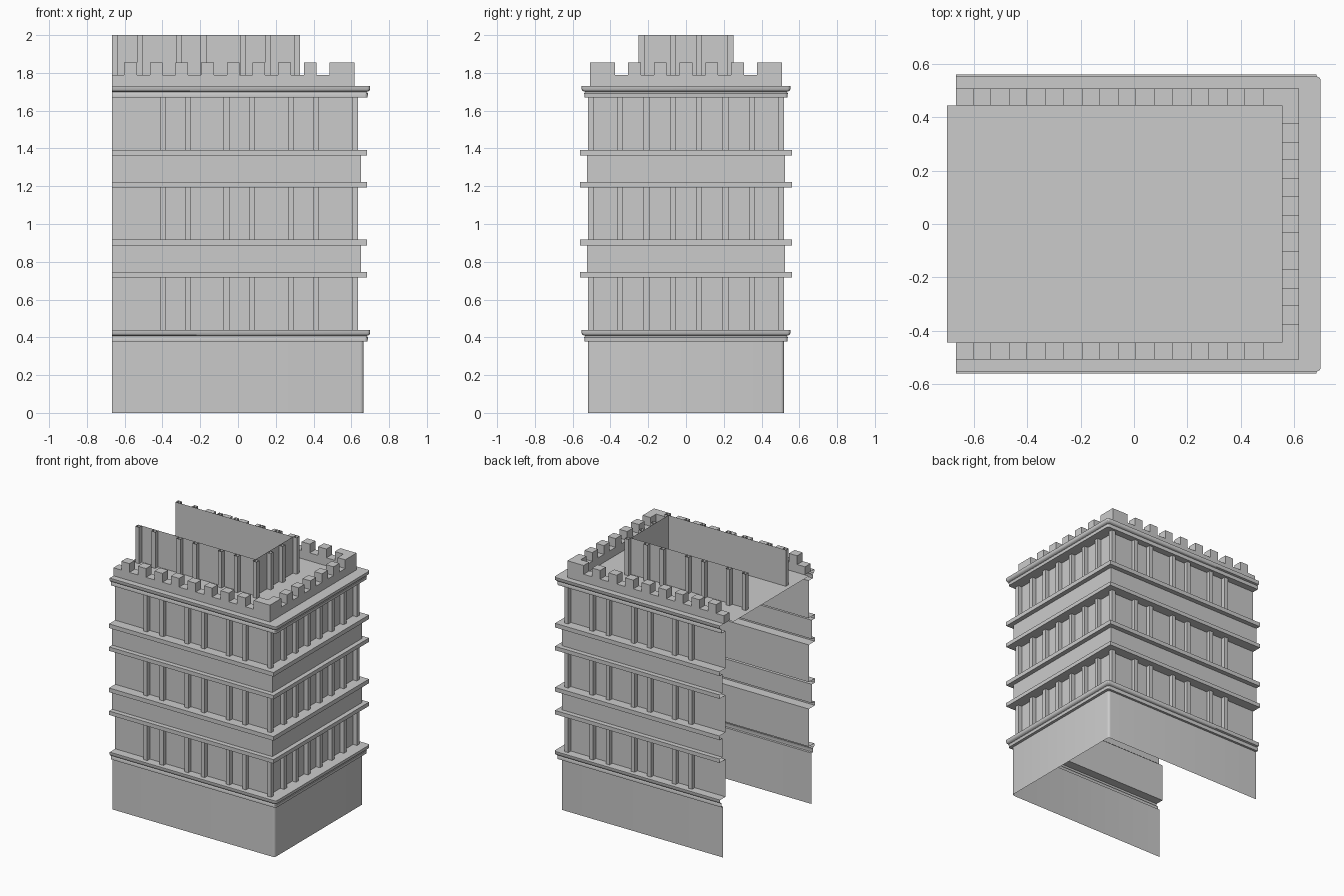
import bpy, bmesh, math

if "Cube" in bpy.data.objects:
    bpy.data.objects.remove(bpy.data.objects["Cube"])

LEFT = -0.667   # open end of the U-shaped shell


def finish(bm, name, smooth=False):
    mesh = bpy.data.meshes.new(name)
    bm.to_mesh(mesh)
    bm.free()
    ob = bpy.data.objects.new(name, mesh)
    bpy.context.collection.objects.link(ob)
    if smooth:
        bpy.context.view_layer.objects.active = ob
        ob.select_set(True)
        bpy.ops.object.shade_smooth_by_angle(angle=math.radians(40))
        ob.select_set(False)
    return ob


def u_path(x, y, r):
    """Front, right and back sides of a rectangle, with optional rounded corners."""
    if r == 0:
        half = [(x, -y)]
    else:
        half = [(x - r + r * math.sin(a), -y + r - r * math.cos(a))
                for a in (i * math.pi / 8 for i in range(5))]
    half = [(LEFT, -y)] + half
    return half + [(px, -py) for px, py in reversed(half)]


def sweep(name, profile, r=0, caps=False):
    """Carry a profile of (x extent, y extent, z) around the U path."""
    bm = bmesh.new()
    rows = [[bm.verts.new((px, py, z)) for px, py in u_path(x, y, r)]
            for x, y, z in profile]
    for a, b in zip(rows, rows[1:]):
        for i in range(len(a) - 1):
            bm.faces.new((a[i], a[i + 1], b[i + 1], b[i]))
    if caps:
        bm.faces.new([row[0] for row in rows])
        bm.faces.new([row[-1] for row in reversed(rows)])
    return finish(bm, name, r > 0)


def strip(bm, pts, z0, z1):
    """Upright open-ended strip of faces through plan points."""
    lo = [bm.verts.new((x, y, z0)) for x, y in pts]
    hi = [bm.verts.new((x, y, z1)) for x, y in pts]
    for i in range(len(pts) - 1):
        bm.faces.new((lo[i], lo[i + 1], hi[i + 1], hi[i]))


def pillars(name, wx, wy, front_xs, side_ys, z0, z1, w=0.031, d=0.031):
    bm = bmesh.new()
    h = w / 2
    for x in front_xs:
        strip(bm, [(x - h, -wy), (x - h, -wy - d), (x + h, -wy - d), (x + h, -wy)], z0, z1)
        strip(bm, [(x + h, wy), (x + h, wy + d), (x - h, wy + d), (x - h, wy)], z0, z1)
    for y in side_ys:
        strip(bm, [(wx, y - h), (wx + d, y - h), (wx + d, y + h), (wx, y + h)], z0, z1)
    for s in (-1, 1):   # square corner posts
        y0, y1 = sorted((s * wy, s * (wy + d)))
        strip(bm, [(wx, y0), (wx + d, y0), (wx + d, y1), (wx, y1), (wx, y0)], z0, z1)
    return finish(bm, name)


def box(bm, x0, x1, y0, y1, z0, z1):
    vs = bmesh.ops.create_cube(bm, size=1)["verts"]
    for v in vs:
        v.co = ((x0 + x1) / 2 + v.co.x * (x1 - x0),
                (y0 + y1) / 2 + v.co.y * (y1 - y0),
                (z0 + z1) / 2 + v.co.z * (z1 - z0))


# Main wall planes
WX, WY = 0.604, 0.488

# Ground floor wall
sweep("base_wall", [(0.665, 0.52, 0), (0.665, 0.52, 0.378)], 0.018)


# Two-step cornices above the base and under the parapet
def cornice(name, z, bottom):
    sweep(name, [(*bottom, z), (0.686, 0.537, z), (0.688, 0.539, z + 0.022),
                 (0.682, 0.534, z + 0.03), (0.694, 0.547, z + 0.034),
                 (0.699, 0.552, z + 0.042), (0.699, 0.552, z + 0.06),
                 (WX, WY, z + 0.06)], 0.015)


cornice("lower_cornice", 0.378, (0.665, 0.52))
cornice("upper_cornice", 1.67, (WX, WY))

# Three pillared storeys
front_xs = [c + s for c in (-0.331, 0.007, 0.347) for s in (-0.067, 0.067)]
side_ys = [-0.35, -0.21, -0.07, 0.07, 0.21, 0.35]
for n, (z0, z1) in enumerate([(0.438, 0.717), (0.917, 1.193), (1.39, 1.67)], 1):
    sweep(f"storey_wall_{n}", [(WX, WY, z0), (WX, WY, z1)])
    pillars(f"storey_pillars_{n}", WX, WY, front_xs, side_ys, z0, z1)

# Projecting bands between storeys, each with a belt below and above
for n, z in enumerate((0.717, 1.193), 1):
    sweep(f"band_{n}", [(WX, WY, z), (0.684, 0.56, z), (0.684, 0.56, z + 0.029),
                        (0.65, 0.525, z + 0.029), (0.65, 0.525, z + 0.169),
                        (0.684, 0.56, z + 0.169), (0.684, 0.56, z + 0.2),
                        (WX, WY, z + 0.2)])

# Parapet
PX, PY, IX, IY = 0.618, 0.508, 0.555, 0.443
sweep("parapet", [(PX, PY, 1.73), (PX, PY, 1.79), (IX, IY, 1.79), (IX, IY, 1.73)], caps=True)

# Battlements
bm = bmesh.new()
for s in (-1, 1):
    y0, y1 = sorted((s * IY, s * PY))
    for i in range(8):
        x = -0.603 + 0.136 * i
        box(bm, x, x + 0.067, y0, y1, 1.79, 1.855)
    box(bm, 0.485, PX, y0, y1, 1.79, 1.855)
    y0, y1 = sorted((s * 0.375, s * IY))
    box(bm, IX, PX, y0, y1, 1.79, 1.855)
for i in range(-2, 3):
    y = 0.1365 * i
    box(bm, IX, PX, y - 0.034, y + 0.034, 1.79, 1.855)
finish(bm, "battlements")

# Flat roof sheet
bm = bmesh.new()
bm.faces.new([bm.verts.new((x, y, 1.73)) for x, y in
              ((-0.7, -IY), (IX, -IY), (IX, IY), (-0.7, IY))])
finish(bm, "roof")

# Open-topped rooftop storey
TX, TY = 0.298, 0.22
sweep("rooftop_wall", [(TX, TY, 1.73), (TX, TY, 2.0)])
pillars("rooftop_pillars", TX, TY,
        [c + s for c in (-0.585, -0.248, 0.092) for s in (-0.066, 0.066)],
        [-0.07, 0.07], 1.73, 2.0)
